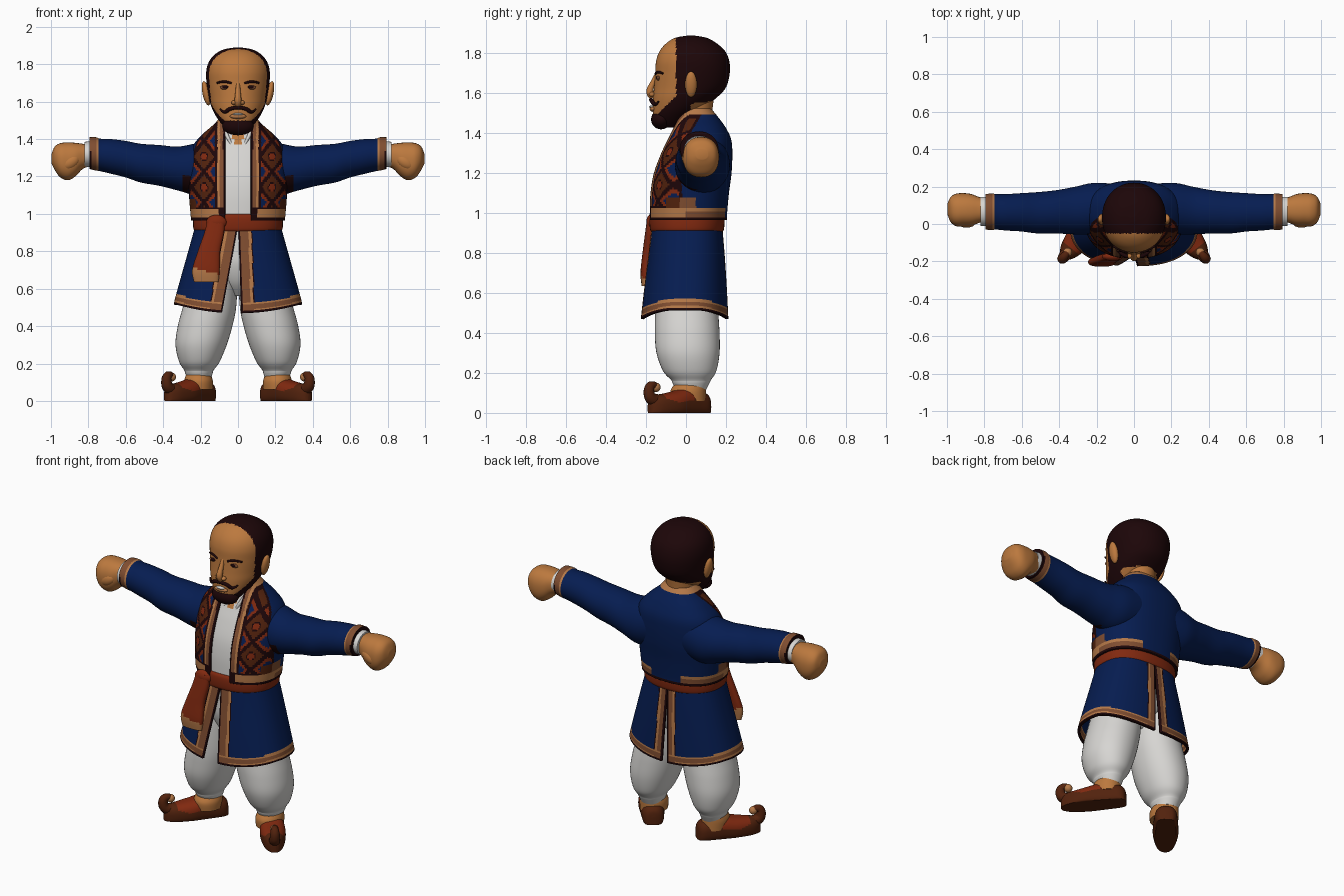
import bpy, bmesh, math
from mathutils import Matrix, Vector

if "Cube" in bpy.data.objects:
    bpy.data.objects.remove(bpy.data.objects["Cube"])

COLOURS = dict(skin=(.50, .19, .048), hair=(.012, .0018, .0025), blue=(.0018, .012, .082),
               red=(.22, .022, .005), trim=(.215, .075, .030), shoe_brown=(.085, .016, .004),
               white=(.68, .67, .65), tan=(.46, .19, .065))
MATS = {}
for nm, c in COLOURS.items():
    MATS[nm] = bpy.data.materials.new(nm)
    MATS[nm].diffuse_color = (*c, 1)
NAMES = list(COLOURS)


def finish(name, bm, rule, mirror=False, thick=0):
    """Colour faces by rule (a colour name or a function of the face centre)."""
    fixed = isinstance(rule, str)
    me = bpy.data.meshes.new(name)
    for nm in ([rule] if fixed else NAMES):
        me.materials.append(MATS[nm])
    for f in bm.faces:
        f.smooth = True
        if not fixed:
            f.material_index = NAMES.index(rule(f.calc_center_median()))
    bm.to_mesh(me)
    bm.free()
    me.set_sharp_from_angle(angle=math.radians(50))
    ob = bpy.data.objects.new(name, me)
    bpy.context.collection.objects.link(ob)
    if thick:
        m = ob.modifiers.new("thickness", 'SOLIDIFY')
        m.thickness, m.offset = thick, -1
    if mirror:
        m = ob.modifiers.new("mirror", 'MIRROR')
        m.use_mirror_merge = False
    return ob


def spow(v, e):
    return math.copysign(abs(v) ** e, v)


def loft(name, secs, rule, n=48, sub=6, axis='z', p=2, arc=None, post=None, matrix=None,
         mirror=False, thick=0):
    """Smooth loft. Each section: (position, a_low, a_high, b_low, b_high)."""
    rows = []
    for k in range(len(secs) - 1):
        q = [secs[max(k - 1, 0)], secs[k], secs[k + 1], secs[min(k + 2, len(secs) - 1)]]
        for s in range(sub + (k == len(secs) - 2)):
            t = s / sub
            rows.append([.5 * (2 * b + (c - a) * t + (2 * a - 5 * b + 4 * c - d) * t * t
                               + (3 * b - a - 3 * c + d) * t ** 3) for a, b, c, d in zip(*q)])
    bm, grid = bmesh.new(), []
    for pos, a0, a1, b0, b1 in rows:
        t0, t1 = arc(pos, (a1 - a0) / 2) if arc else (0, math.tau)
        ring = []
        for j in range(n + bool(arc)):
            th = t0 + (t1 - t0) * j / n
            a = (a0 + a1) / 2 + (a1 - a0) / 2 * spow(math.sin(th), 2 / p)
            b = (b0 + b1) / 2 - (b1 - b0) / 2 * spow(math.cos(th), 2 / p)
            v = Vector((a, b, pos) if axis == 'z' else (pos, a, b))
            ring.append(bm.verts.new(post(v) if post else v))
        grid.append(ring)
    for r0, r1 in zip(grid, grid[1:]):
        for j in range(n):
            k = (j + 1) % len(r0)
            bm.faces.new((r0[j], r0[k], r1[k], r1[j]))
    if not arc:
        bm.faces.new(grid[0][::-1])
        bm.faces.new(grid[-1])
    ob = finish(name, bm, rule, mirror, thick)
    if matrix:
        ob.data.transform(matrix)
    return ob


def blob(name, loc, size, colour, mirror=False, rot=0):
    bm = bmesh.new()
    bmesh.ops.create_uvsphere(bm, u_segments=20, v_segments=12, radius=1)
    bm.transform(Matrix.Translation(loc) @ Matrix.Rotation(rot, 4, 'Y') @ Matrix.Diagonal((*size, 1)))
    return finish(name, bm, colour, mirror)


def strand(name, pts, colour, mirror=True):
    """Tapered round strand through points (x, y, z, radius)."""
    cu = bpy.data.curves.new(name, 'CURVE')
    cu.dimensions, cu.bevel_depth, cu.bevel_resolution, cu.use_fill_caps = '3D', 1, 3, True
    sp = cu.splines.new('NURBS')
    sp.points.add(len(pts) - 1)
    sp.use_endpoint_u, sp.order_u = True, 3
    for pt, (x, y, z, r) in zip(sp.points, pts):
        pt.co, pt.radius = (x, y, z, 1), r
    cu.materials.append(MATS[colour])
    ob = bpy.data.objects.new(name, cu)
    bpy.context.collection.objects.link(ob)
    bpy.context.view_layer.objects.active = ob
    ob.select_set(True)
    bpy.ops.object.convert(target='MESH')
    bpy.context.object.select_set(False)
    if mirror:
        bpy.context.object.modifiers.new("mirror", 'MIRROR')


# Head: skull with hair, sideburns and beard painted by height and depth
def head_rule(c):
    if c.z < 1.48 + .95 * (c.y + .16) and c.y < .025:
        return 'hair'
    return 'hair' if c.y > -.05 and c.z > 1.55 + .1 * max(c.y - .03, 0) else 'skin'

HEAD = [(1.43, .035, -.145, -.05), (1.45, .06, -.158, -.02), (1.49, .095, -.165, .03),
        (1.53, .122, -.166, .09), (1.58, .145, -.165, .155), (1.63, .157, -.160, .20),
        (1.70, .168, -.154, .219), (1.76, .170, -.150, .217), (1.81, .157, -.133, .197),
        (1.85, .127, -.10, .155), (1.878, .08, -.055, .105), (1.89, .015, .01, .04)]
loft("head", [(z, -r, r, f, b) for z, r, f, b in HEAD], head_rule, n=112, sub=8, p=2.1)
loft("neck", [(1.38, -.09, .09, -.05, .14), (1.48, -.085, .085, -.05, .13),
              (1.58, -.09, .09, -.05, .14)], 'skin')
blob("ear", (.17, .025, 1.645), (.020, .03, .066), 'skin', True, .2)
blob("beard", (0, -.125, 1.47), (.085, .05, .050), 'hair')
strand("nose", [(0, -.145, 1.70, .010), (0, -.162, 1.66, .013), (0, -.19, 1.60, .020),
                (0, -.165, 1.58, .016)], 'skin', False)
blob("nostril", (.020, -.17, 1.595), (.016, .016, .012), 'skin', True)
blob("lip", (0, -.166, 1.522), (.045, .016, .014), 'tan')
blob("teeth", (0, -.171, 1.533), (.028, .014, .007), 'white')
blob("eye", (.067, -.139, 1.676), (.030, .009, .012), 'trim', True)
blob("pupil", (.067, -.142, 1.678), (.020, .009, .009), 'hair', True)
strand("eyebrow", [(.035, -.152, 1.698, .006), (.07, -.145, 1.714, .008), (.112, -.117, 1.70, .005)], 'hair')
strand("moustache", [(0, -.176, 1.568, .009), (.04, -.174, 1.568, .011), (.075, -.155, 1.535, .009),
                     (.095, -.137, 1.56, .004)], 'hair')

# Torso: shirt inside, open jacket with patterned vest fronts outside
TORSO = [(.965, .25, -.185, .205), (1.0, .254, -.186, .206), (1.1, .262, -.182, .215),
         (1.2, .266, -.165, .228), (1.3, .26, -.128, .232), (1.37, .238, -.095, .226),
         (1.43, .185, -.068, .198), (1.48, .128, -.048, .162), (1.525, .09, -.03, .125)]


def shirt_rule(c):
    return 'skin' if c.z > 1.35 and abs(c.x) < (c.z - 1.34) * .42 and c.y < 0 else 'white'


def jacket_rule(c):
    x, side = abs(c.x), c.y + .02 - .6 * max(0, c.z - 1.33)
    edge = x - .07
    if c.z < .980:
        return 'hair'
    if c.z > 1.495:
        return 'tan'
    if c.z < 1.022 and edge > .03:
        return 'tan' if c.z > 1.01 or c.y < 0 else 'trim'
    if c.z < 1.075 and -.10 < c.y < .05 and x > .2:
        return 'shoe_brown' if c.y < -.03 else 'trim'
    if side > 0:
        return 'blue'
    if edge < .010 or .040 < edge < .054 or c.z < 1.034 or side > -.014:
        return 'hair'
    if edge < .041:
        return 'trim' if edge < .027 else 'tan'
    d = math.hypot(abs((x / .13 + .1) % 1 - .5), abs((c.z - 1.06) / .165 % 1 - .5) * 1.1)
    dots = abs(abs(x / .13 + .1) % 1 - .5) + abs((c.z - 1.06) / .165 % 1 - .5)
    return 'red' if d < .13 else 'hair' if d < .17 else 'shoe_brown' if dots < .42 else \
        'hair' if dots < .60 else 'red' if dots < .74 else 'blue'


def jacket_arc(z, rx):
    g = math.asin(min(.9, .07 / rx) ** 1.15)
    return g, math.tau - g

loft("shirt", [(z, -r * .94, r * .94, f + .017, b - .02) for z, r, f, b in TORSO], shirt_rule, n=96, p=2.3)
loft("jacket", [(z, -r, r, f, b) for z, r, f, b in TORSO], jacket_rule, n=220, sub=10, p=2.3,
     arc=jacket_arc, thick=.02)
strand("shirt_collar", [(.035, -.07, 1.37, .006), (.065, -.062, 1.43, .013), (.088, -.015, 1.475, .010)], 'white')


# Sleeves, cuffs and fists
def sleeve_rule(c):
    if c.x > .745:
        return 'tan' if c.x < .757 else 'hair' if c.x > .782 and c.z < 1.34 else 'trim'
    return 'hair' if c.x < .295 and c.z < 1.21 and c.y < .05 else 'blue'

loft("sleeve", [(.10, -.02, .215, 1.12, 1.40), (.22, -.052, .219, 1.10, 1.378), (.32, -.055, .198, 1.125, 1.36),
                (.42, -.05, .180, 1.15, 1.368), (.52, -.05, .17, 1.168, 1.375), (.60, -.04, .165, 1.195, 1.39),
                (.68, -.035, .16, 1.215, 1.40), (.735, -.03, .16, 1.228, 1.402), (.76, -.032, .163, 1.232, 1.41),
                (.795, -.03, .16, 1.24, 1.41)], sleeve_rule, axis='x', sub=8, mirror=True)
loft("shirt_cuff", [(.77, -.01, .145, 1.25, 1.39), (.822, -.01, .145, 1.25, 1.385)], 'white',
     axis='x', mirror=True)
loft("fist", [(.78, .02, .13, 1.26, 1.37), (.83, .005, .145, 1.24, 1.375), (.87, -.01, .16, 1.20, 1.38),
              (.91, -.014, .165, 1.18, 1.382), (.95, -.012, .162, 1.195, 1.378), (.98, .01, .145, 1.235, 1.36),
              (.997, .05, .11, 1.27, 1.32)], 'skin', axis='x', p=2.3, mirror=True)
blob("thumb", (.895, .01, 1.275), (.055, .030, .035), 'skin', True, .6)

# Sash around the waist with a hanging tail
loft("sash", [(.905, -.228, .228, -.172, .183), (.92, -.238, .238, -.18, .19), (.955, -.24, .24, -.183, .193),
              (.985, -.236, .236, -.18, .19), (1.0, -.225, .225, -.17, .18)], 'red', n=72, p=2.3)
loft("sash_tail", [(.635, -.235, -.105, -.222, -.185), (.70, -.245, -.098, -.228, -.178),
                   (.80, -.215, -.095, -.218, -.165), (.90, -.18, -.075, -.205, -.155),
                   (.975, -.16, -.07, -.195, -.15)],
     lambda c: 'tan' if c.z < .695 - .25 * (c.x + .17) else 'red', n=32, p=2.6)
blob("sash_knot", (-.115, -.174, .955), (.055, .025, .04), 'red')


# Coat skirt: two halves, open at front and split at back
def down(z):
    return max(0, (.93 - z) / .46)


def lift_hem(v):
    return Vector((v.x, v.y, v.z + .045 * down(v.z) * min(1, abs(v.x) / .33) ** 2))


def skirt_half(name, side, front_gap):
    def arc(z, rx):
        f, b = [math.asin((g / rx) ** 1.2) for g in
                (.002 + front_gap * down(z), .002 + .02 * max(0, down(z) - .1))]
        return (f, math.pi - b) if side > 0 else (math.pi + b, math.tau - f)

    def rule(c):
        hem = c.z - .47 - .045 * min(1, abs(c.x) / .33) ** 2
        gap = front_gap * down(c.z) if c.y < 0 else .02 * down(c.z)
        edge = c.x * side - gap
        wide = .070 if c.y < 0 else .050
        if hem < .011 or edge < .008:
            return 'hair'
        if hem < .055 or edge < wide:
            inner = edge > wide - .016 if hem > .055 else hem > .042
            return 'tan' if inner or (edge > wide and hem < .020) else 'trim'
        return 'hair' if edge < wide + .006 and c.z < .9 else 'blue'

    loft(name, [(.47, -.343, .343, -.226, .212), (.50, -.338, .338, -.223, .211), (.65, -.302, .302, -.206, .203),
                (.80, -.264, .264, -.187, .193), (.93, -.23, .23, -.172, .182)], rule, n=150, sub=14, p=2.4,
         arc=arc, post=lift_hem, thick=.015)

skirt_half("coat_skirt_left", 1, .015)
skirt_half("coat_skirt_right", -1, .085)

# Baggy trousers
loft("hips", [(.56, -.04, .04, -.06, .06), (.63, -.13, .13, -.12, .13), (.72, -.21, .21, -.155, .165),
              (.80, -.22, .22, -.16, .17), (.94, -.21, .21, -.155, .165)], 'white')
loft("trouser_leg", [(.115, .145, .27, -.05, .10), (.15, .135, .283, -.068, .118), (.165, .13, .288, -.075, .125),
                     (.21, .098, .315, -.115, .152), (.30, .060, .334, -.148, .168), (.40, .030, .322, -.156, .168),
                     (.50, .010, .295, -.155, .162), (.65, .003, .25, -.15, .155), (.80, .003, .21, -.14, .15)],
     'white', p=2.1, mirror=True)

# Pointed shoes turned outward, with curled toes
TURN = Matrix.Translation((.188, .055, 0)) @ Matrix.Rotation(math.radians(-51), 4, 'Z')


def shoe_rule(c):
    return 'red' if .055 < c.z and .05 < c.x < .24 and c.z > .045 + .3 * abs(c.x - .15) else 'shoe_brown'

SHOE = [(-.066, .015, .05), (-.058, .042, .085), (-.03, .06, .105), (.03, .066, .118), (.09, .070, .122),
        (.15, .072, .108), (.21, .064, .097), (.26, .050, .090), (.295, .028, .075), (.305, .008, .05)]
loft("shoe", [(u, -w, w, -.025, h) for u, w, h in SHOE], shoe_rule, axis='x', p=2.5, mirror=True, matrix=TURN,
     post=lambda v: Vector((v.x, v.y, max(v.z, 0))))
CURL = [(.24, .06, .035), (.30, .06, .032), (.315, .125, .026), (.28, .145, .020), (.255, .125, .016)]
strand("shoe_curl", [(*(TURN @ Vector((u, 0, z)))[:2], z, r) for u, z, r in CURL], 'shoe_brown')
TIP = TURN @ Vector((.265, 0, 0))
blob("shoe_tip", (TIP.x, TIP.y, .128), (.024, .024, .024), 'tan', True)
loft("ankle", [(.06, .135, .285, -.075, .10), (.11, .135, .287, -.078, .10), (.147, .15, .275, -.055, .10)],
     'skin', mirror=True)

for m in bpy.data.materials:
    if m.users and not m.is_grease_pencil:
        m.use_nodes = True
        m.node_tree.nodes["Principled BSDF"].inputs["Base Color"].default_value = m.diffuse_color
